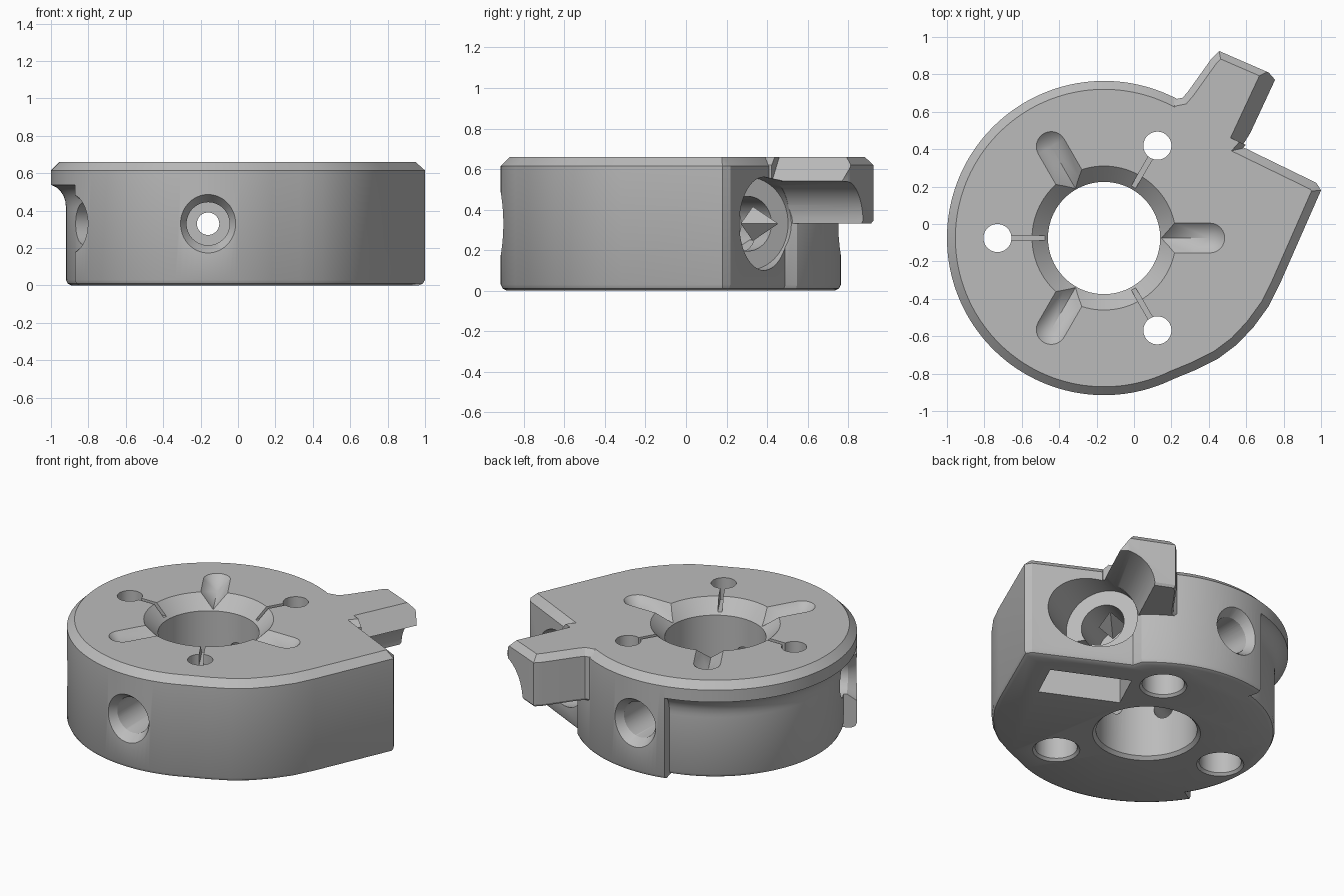
import bpy, bmesh
from math import sin, cos, radians
from mathutils import Vector, Matrix

cube = bpy.data.objects.get("Cube")
if cube:
    bpy.data.objects.remove(cube)

CENTRE = Vector((-0.16, -0.075, 0))
TOP, MID = 0.66, 0.33

grey = bpy.data.materials.new("plain_grey")
grey.use_nodes = True
grey.diffuse_color = (0.5, 0.5, 0.5, 1)
grey.node_tree.nodes["Principled BSDF"].inputs["Base Color"].default_value = (0.5, 0.5, 0.5, 1)


def finish(name, bm):
    bmesh.ops.recalc_face_normals(bm, faces=bm.faces)
    mesh = bpy.data.meshes.new(name)
    bm.to_mesh(mesh)
    bm.free()
    mesh.materials.append(grey)
    obj = bpy.data.objects.new(name, mesh)
    bpy.context.collection.objects.link(obj)
    return obj


def skin(name, rings):
    """Closed solid through matching rings of points."""
    bm = bmesh.new()
    rows = [[bm.verts.new(p) for p in ring] for ring in rings]
    n = len(rows[0])
    for a, b in zip(rows, rows[1:]):
        for i in range(n):
            j = (i + 1) % n
            bm.faces.new((a[i], a[j], b[j], b[i]))
    bm.faces.new(rows[0][::-1])
    bm.faces.new(rows[-1])
    return finish(name, bm)


def inset(points, d):
    """Move a counter-clockwise outline inward by d."""
    out = []
    for i, p in enumerate(points):
        a = (p - points[i - 1]).normalized()
        b = (points[(i + 1) % len(points)] - p).normalized()
        n1, n2 = Vector((a.y, -a.x)), Vector((b.y, -b.x))
        out.append(p - (n1 + n2) * d / (1 + n1.dot(n2)))
    return out


def slab(name, points, layers):
    points = [Vector(p) for p in points]
    return skin(name, [[(p.x, p.y, z) for p in inset(points, d)] for z, d in layers])


def heading(deg):
    return Vector((cos(radians(deg)), sin(radians(deg)), 0))


def polar(deg, dist, z=0):
    return CENTRE + heading(deg) * dist + Vector((0, 0, z))


def prism(name, profile, origin, deg, length):
    """Profile of (sideways, z) points pushed along a heading."""
    ahead, side = heading(deg), heading(deg - 90)
    return skin(name, [[origin + ahead * t + side * u + Vector((0, 0, z))
                        for u, z in profile] for t in (0, length)])


def rod(name, p0, p1, r0, r1=None, sides=64):
    axis = p1 - p0
    place = Matrix.Translation((p0 + p1) / 2) @ axis.to_track_quat('Z', 'Y').to_matrix().to_4x4()
    bm = bmesh.new()
    bmesh.ops.create_cone(bm, cap_ends=True, segments=sides, radius1=r0,
                          radius2=r0 if r1 is None else r1, depth=axis.length, matrix=place)
    return finish(name, bm)


def combine(target, tool, how='DIFFERENCE'):
    tool.hide_render = True
    mod = target.modifiers.new("combine", 'BOOLEAN')
    mod.operation, mod.object, mod.solver = how, tool, 'EXACT'
    bpy.context.view_layer.objects.active = target
    bpy.ops.object.modifier_apply(modifier=mod.name)
    bpy.data.objects.remove(tool)


# Main body: round at the back and left, blending into a straight flank and corner
outline = [polar(48 + 2 * i, 0.84).xy for i in range(125)]
outline += [(0.33, -0.78), (0.45, -0.72), (0.55, -0.645), (0.64, -0.55), (0.72, -0.44),
            (0.78, -0.32), (1.0, 0.18), (0.975, 0.22), (0.42, 0.49)]
body = slab("ring_body", outline, [(0, 0.03), (0.01, 0.01), (0.03, 0), (0.615, 0), (TOP, 0.045)])

# Recess under the rim on the back left
profile = [(0.98, -0.1), (0.73, -0.1), (0.73, 0), (0.75, 0.01), (0.76, 0.03), (0.76, 0.4)]
profile += [(0.86 - 0.1 * cos(radians(a)), 0.42 + 0.12 * sin(radians(a))) for a in range(0, 91, 15)]
profile += [(0.98, 0.54)]
combine(body, skin("rim_recess", [[polar(a, r, z) for r, z in profile] for a in range(104, 213, 2)]))

# Overhanging tab, chamfered and hollowed along its right side
tab = slab("tab", [(0.4, 0.2), (0.595, 0.42), (0.755, 0.77), (0.72, 0.81), (0.455, 0.925),
                   (0.415, 0.885), (0.29, 0.71), (0.26, 0.675), (0.21, 0.665), (0.05, 0.55)],
           [(MID, 0.01), (0.345, 0), (0.62, 0), (TOP, 0.036)])
hollow = [(0.4, 0.7), (-0.11, 0.7), (-0.085, TOP)]
hollow += [(0.21 * cos(radians(a)), MID + 0.21 * sin(radians(a))) for a in range(90, 181, 9)]
hollow += [(-0.21, 0.2), (0.4, 0.2)]
combine(tab, prism("tab_hollow", hollow, Vector((0.593, 0.425, 0)), 65, 0.7))
combine(body, tab, 'UNION')

# Centre bore with a wide top chamfer and a small bottom one
up = Vector((0, 0, 1))
combine(body, rod("bore", CENTRE - up * 0.1, CENTRE + up * 0.8, 0.3, sides=96))
combine(body, rod("bore_top", CENTRE + up * 0.575, CENTRE + up * 0.675, 0.3, 0.4, 96))
combine(body, rod("bore_base", CENTRE - up * 0.01, CENTRE + up * 0.02, 0.33, 0.3, 96))

# V grooves with conical ends
for a in (0, 120, 240):
    side = heading(a + 90) * 0.1
    end = polar(a, 0.565, 0.68)
    near = polar(a, 0.1, 0.68)
    bm = bmesh.new()
    points = [near + side, near - side, near - up * 0.1, end - up * 0.1]
    points += [end + heading(a + i * 15) * 0.1 for i in range(24)]
    for p in points:
        bm.verts.new(p)
    bmesh.ops.convex_hull(bm, input=bm.verts)
    combine(body, finish("v_groove", bm))

# Through holes, wider from below, each with a thin slit towards the bore
for a in (60, 180, 300):
    slit = [(-0.013, 0.59), (0.013, 0.59), (0.013, 0.7), (-0.013, 0.7)]
    combine(body, prism("slit", slit, polar(a, 0.25), a, 0.31))
    combine(body, rod("hole", polar(a, 0.57, -0.1), polar(a, 0.57, 0.8), 0.075))
    combine(body, rod("hole_base", polar(a, 0.57, -0.1), polar(a, 0.57, 0.4), 0.125))
    combine(body, rod("hole_lip", polar(a, 0.57, -0.01), polar(a, 0.57, 0.015), 0.15, 0.125))

# Radial screw holes with countersunk mouths
for a in (90, 210, 270):
    combine(body, rod("screw_hole", polar(a, 0.2, MID), polar(a, 0.95, MID), 0.06, sides=48))
    combine(body, rod("screw_bore", polar(a, 0.5, MID), polar(a, 0.95, MID), 0.115))
    combine(body, rod("screw_mouth", polar(a, 0.78, MID), polar(a, 0.86, MID), 0.115, 0.17))

# Large stepped hole in the notch face
combine(body, rod("notch_hole", polar(30, 0.2, MID), polar(30, 1.2, MID), 0.06, sides=48))
combine(body, rod("notch_bore", polar(30, 0.46, MID), polar(30, 1.2, MID), 0.135))
combine(body, rod("notch_step", polar(30, 0.76, MID), polar(30, 1.3, MID), 0.23))

# Rectangular pocket in the underside
pocket = [(-0.25, -0.1), (0.25, -0.1), (0.25, 0.25), (-0.25, 0.25)]
combine(body, prism("pocket", pocket, Vector((0.48, 0.12, 0)) - heading(65) * 0.135, 65, 0.27))

# Small pointed stub beside the notch hole
stub = rod("pointed_stub", Vector((0.44, 0.33, MID)), Vector((0.56, 0.45, MID)), 0.085, 0.004, 4)

bpy.ops.object.select_all(action='DESELECT')
body.select_set(True)
bpy.context.view_layer.objects.active = body
bpy.ops.object.shade_smooth_by_angle(angle=radians(28))
